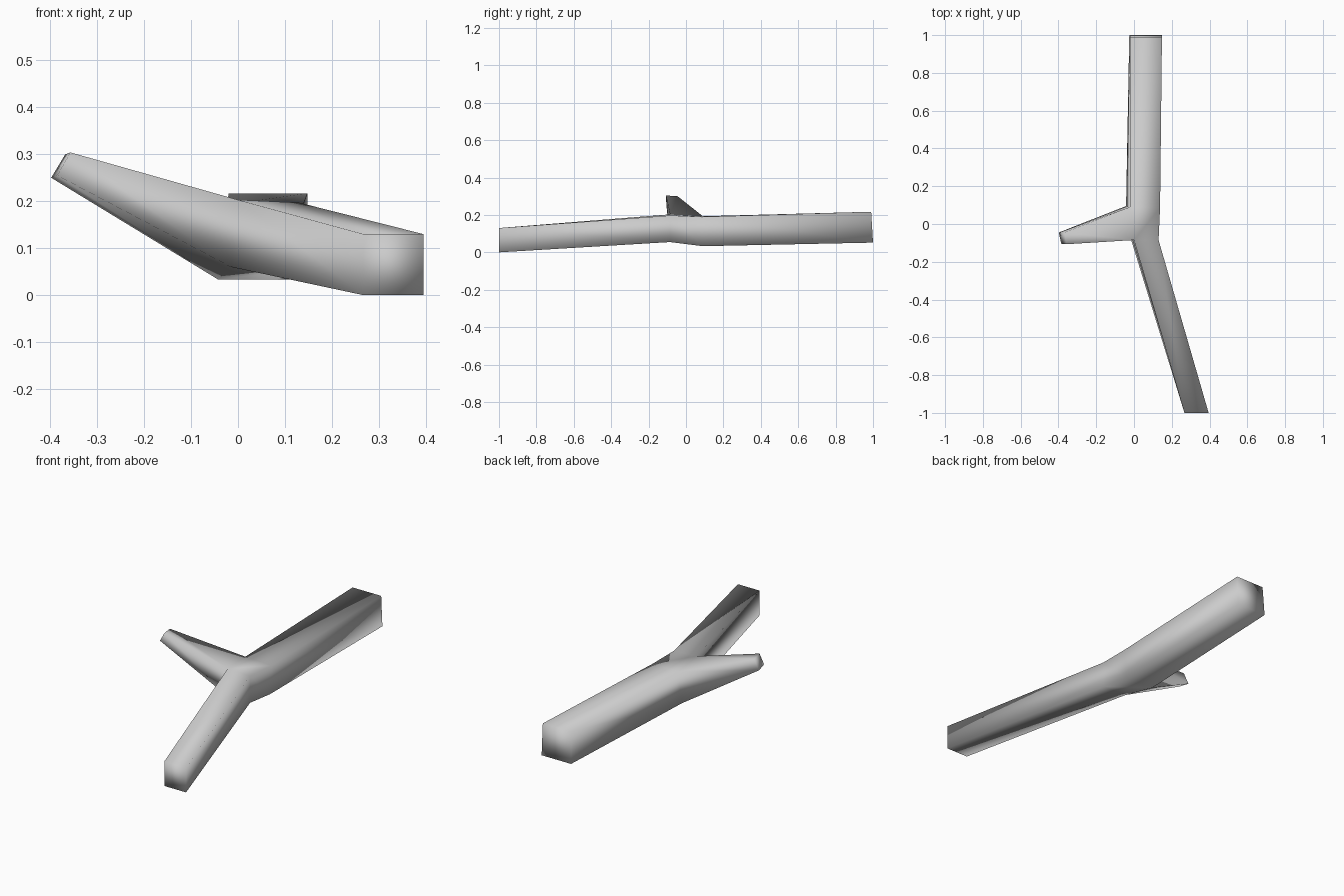
import bpy
import bmesh

cube = bpy.data.objects.get("Cube")
if cube:
    bpy.data.objects.remove(cube, do_unlink=True)

bark = bpy.data.materials.new("pale_grey")
bark.use_nodes = True
grey = (0.6, 0.6, 0.6, 1)
bark.diffuse_color = grey
bark.node_tree.nodes["Principled BSDF"].inputs["Base Color"].default_value = grey

bm = bmesh.new()


def ring(*corners):
    return [bm.verts.new(c) for c in corners]


def bridge(a, b, skip=()):
    for i in range(4):
        j = (i + 1) % 4
        if i not in skip:
            bm.faces.new((a[i], a[j], b[j], b[i]))


# Four-sided stem rings: top left, top right, bottom right, bottom left
front_end = ring((0.267, -1, 0.13), (0.395, -1, 0.13), (0.395, -1, 0), (0.267, -1, 0))
front_joint = ring((0, -0.085, 0.203), (0.13, -0.085, 0.197),
                   (0.13, -0.085, 0.055), (-0.015, -0.085, 0.06))
back_joint = ring((-0.02, 0.09, 0.193), (0.138, 0.085, 0.19),
                  (0.125, 0.09, 0.033), (-0.042, 0.095, 0.033))
back_end = ring((-0.02, 0.99, 0.217), (0.148, 0.99, 0.217),
                (0.148, 1, 0.052), (-0.025, 1, 0.052))

# Main stem, left open on the side where the twig grows
bridge(front_end, front_joint)
bridge(front_joint, back_joint, skip=(3,))
bridge(back_joint, back_end)

# Side twig grown out of the open side of the joint
twig_base = [front_joint[0], back_joint[0], back_joint[3], front_joint[3]]
twig_tip = ring((-0.357, -0.107, 0.304), (-0.368, -0.045, 0.3),
                (-0.398, -0.045, 0.25), (-0.385, -0.105, 0.255))
bridge(twig_base, twig_tip)

# End caps
for cap in (front_end, back_end, twig_tip):
    bm.faces.new(cap)

bmesh.ops.recalc_face_normals(bm, faces=bm.faces[:])
for face in bm.faces:
    face.smooth = True

mesh = bpy.data.meshes.new("forked_branch")
bm.to_mesh(mesh)
bm.free()
mesh.materials.append(bark)
branch = bpy.data.objects.new("forked_branch", mesh)
bpy.context.collection.objects.link(branch)
